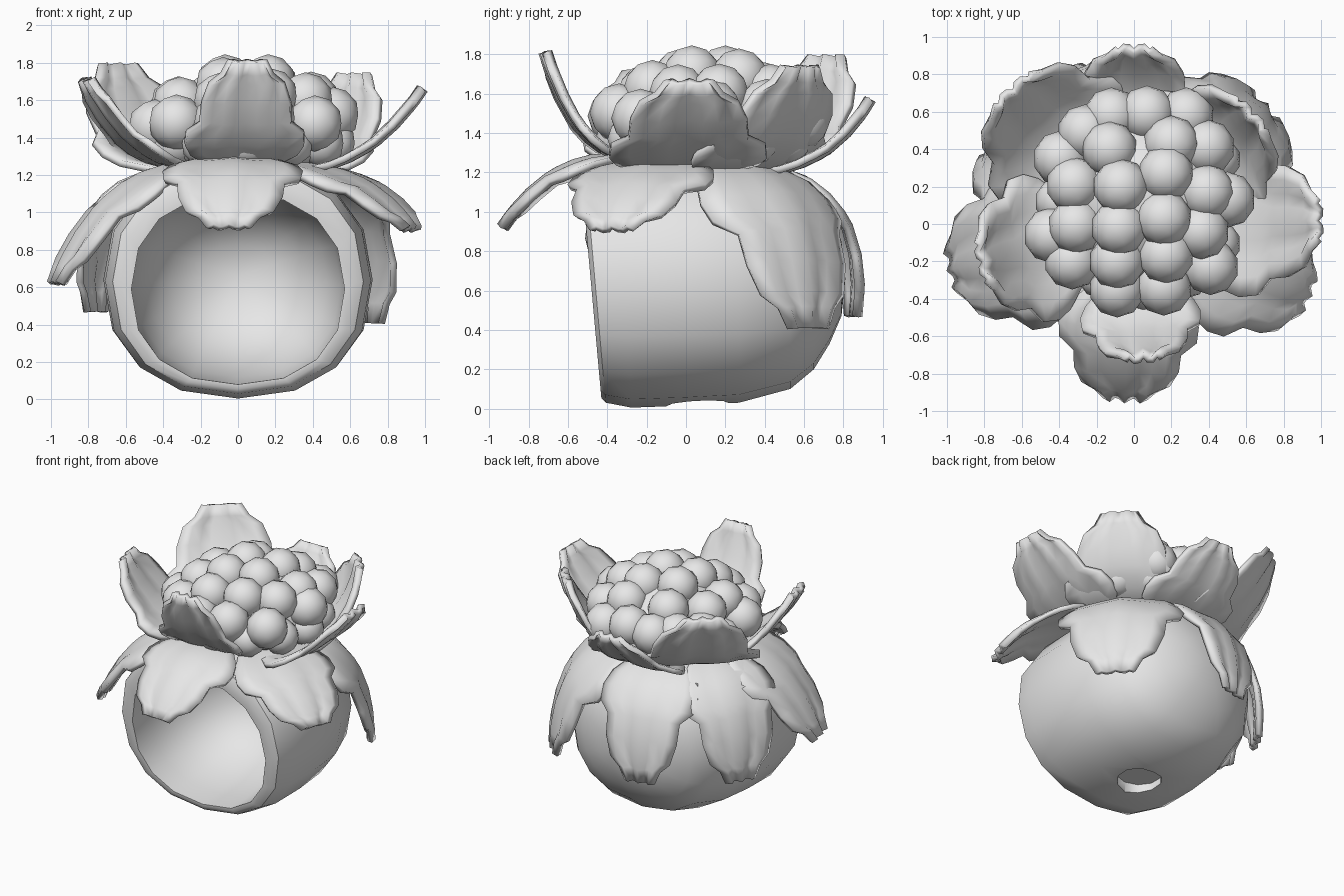
import bpy, bmesh, math
from mathutils import Vector

if "Cube" in bpy.data.objects:
    bpy.data.objects.remove(bpy.data.objects["Cube"])

grey = bpy.data.materials.new("light_grey")
grey.diffuse_color = (0.8, 0.8, 0.8, 1)
grey.use_nodes = True
grey.node_tree.nodes["Principled BSDF"].inputs["Base Color"].default_value = grey.diffuse_color


def finish(bm, name, angle=50):
    bmesh.ops.recalc_face_normals(bm, faces=bm.faces)
    me = bpy.data.meshes.new(name)
    bm.to_mesh(me)
    bm.free()
    ob = bpy.data.objects.new(name, me)
    bpy.context.collection.objects.link(ob)
    me.materials.append(grey)
    shade(ob, angle)
    return ob


def shade(ob, angle):
    bpy.ops.object.select_all(action='DESELECT')
    ob.select_set(True)
    bpy.context.view_layer.objects.active = ob
    bpy.ops.object.shade_smooth_by_angle(angle=math.radians(angle))


def apply_modifiers(ob):
    bpy.context.view_layer.objects.active = ob
    for m in list(ob.modifiers):
        bpy.ops.object.modifier_apply(modifier=m.name)


# --- Hollow pot lying on its side, open towards the front ---
def ring(bm, y, a, b, cz, n=16):
    verts = []
    for i in range(n):
        t = 2 * math.pi * i / n - math.pi / 2
        c, s = math.cos(t), math.sin(t)
        x = a * math.copysign(abs(c) ** 0.88, c)
        z = cz + b * math.copysign(abs(s) ** 0.88, s)
        lean = -0.09 * (z - 0.05) * max(0, min(1, -y / 0.42))
        verts.append(bm.verts.new((x, y + lean, z)))
    return verts


# (y, half width, half height, centre height), from back outside to back inside
rings = [(0.79, 0.20, 0.19, 0.66), (0.73, 0.37, 0.33, 0.66), (0.65, 0.50, 0.45, 0.65),
         (0.53, 0.60, 0.54, 0.64), (0.27, 0.695, 0.61, 0.64), (0.0, 0.72, 0.625, 0.64),
         (-0.28, 0.71, 0.63, 0.635), (-0.41, 0.67, 0.60, 0.63), (-0.43, 0.625, 0.565, 0.62),
         (-0.43, 0.57, 0.51, 0.59), (-0.25, 0.575, 0.51, 0.6), (-0.05, 0.55, 0.49, 0.61),
         (0.15, 0.48, 0.43, 0.62), (0.32, 0.36, 0.33, 0.63), (0.42, 0.2, 0.19, 0.64)]
bm = bmesh.new()
loops = [ring(bm, *r) for r in rings]
for p, q in zip(loops, loops[1:]):
    for i in range(16):
        j = (i + 1) % 16
        bm.faces.new((p[i], p[j], q[j], q[i]))
for loop, y in ((loops[0], 0.81), (loops[-1], 0.46)):
    pole = bm.verts.new((0, y, 0.66))
    for i in range(16):
        bm.faces.new((loop[i], loop[(i + 1) % 16], pole))
pot = finish(bm, "pot")

# --- Blind drain recess in the underside ---
bpy.ops.mesh.primitive_cylinder_add(vertices=10, radius=0.16, depth=0.4, location=(0, 0.06, -0.11))
cutter = bpy.context.object
cutter.name = "drain_recess_cutter"
cutter.hide_render = True
cut = pot.modifiers.new("drain_recess", 'BOOLEAN')
cut.operation = 'DIFFERENCE'
cut.solver = 'EXACT'
cut.object = cutter
apply_modifiers(pot)
bpy.data.objects.remove(cutter)
shade(pot, 40)

# --- Lobed leaves: (distance along the leaf, half width factor) ---
OUTLINE = [(0, 0.4), (0.14, 0.62), (0.3, 0.9), (0.42, 1.0), (0.54, 0.98),
           (0.62, 0.76), (0.76, 0.74), (0.88, 0.62), (0.93, 0.42), (1.0, 0.3)]


def leaf(name, azimuth, half, base, ctrl, tip, curl):
    """Spine is a curve through (radius, height) points; curl wraps the sides inwards."""
    az = math.radians(azimuth)
    out = Vector((math.cos(az), math.sin(az), 0))
    side = Vector((-out.y, out.x, 0))
    b, c, e = (Vector(p) for p in (base, ctrl, tip))
    bm = bmesh.new()
    rows = []
    for t, w in OUTLINE:
        row = []
        for k in range(-4, 5):
            v = k / 4
            p = b * (1 - t) ** 2 + c * (2 * t * (1 - t)) + e * t ** 2
            d = (c - b) * (1 - t) + (e - c) * t
            nrm = Vector((-d.y, d.x)).normalized()
            x = v * w * half
            p = p + nrm * (0.018 * math.cos(abs(v) * math.pi * 2.6) * t)
            r = p.x - curl * x * x
            z = p.y - (0.25 * x * x if tip[1] < 1.2 else 0)
            row.append(bm.verts.new(out * r + side * x + Vector((0, 0, z))))
        rows.append(row)
    for p, q in zip(rows, rows[1:]):
        for i in range(8):
            bm.faces.new((p[i], p[i + 1], q[i + 1], q[i]))
    ob = finish(bm, name, 180)
    m = ob.modifiers.new("thickness", 'SOLIDIFY')
    m.thickness = 0.036
    m.offset = 0
    apply_modifiers(ob)
    shade(ob, 100)


# Drooping leaves over the pot
low = [(-93, 0.37, (0.25, 1.27), (0.66, 1.34), (0.93, 0.92), 0.3),
       (-22, 0.38, (0.25, 1.25), (0.74, 1.27), (1.00, 0.91), 0.35),
       (42, 0.44, (0.3, 1.25), (0.93, 1.22), (0.93, 0.41), 0.6),
       (103, 0.35, (0.3, 1.24), (0.93, 1.22), (0.87, 0.47), 0.5),
       (151, 0.36, (0.3, 1.24), (0.92, 1.22), (0.87, 0.47), 0.5),
       (194, 0.42, (0.25, 1.26), (0.76, 1.24), (1.00, 0.62), 0.4)]
for i, a in enumerate(low):
    leaf(f"drooping_leaf_{i + 1}", *a)

# Upright leaves around the head
high = [(-86, 0.32, (0.25, 1.26), (0.56, 1.28), (0.72, 1.81), -0.1),
        (1, 0.40, (0.25, 1.22), (0.70, 1.20), (0.99, 1.66), 0.25),
        (43, 0.42, (0.25, 1.22), (0.74, 1.16), (0.86, 1.74), 0.45),
        (90, 0.36, (0.25, 1.20), (0.72, 1.16), (0.94, 1.57), 0.3),
        (132, 0.45, (0.25, 1.22), (0.78, 1.20), (0.97, 1.79), 0.3),
        (194, 0.40, (0.25, 1.24), (0.62, 1.24), (0.84, 1.71), 0.1)]
for i, a in enumerate(high):
    leaf(f"upright_leaf_{i + 1}", *a)

# --- Head of round florets on a domed core ---
bm = bmesh.new()
CX, CY = 0.05, 0.12


def ball(x, y, z, r):
    made = bmesh.ops.create_icosphere(bm, subdivisions=2, radius=r)
    bmesh.ops.translate(bm, verts=made["verts"], vec=(x, y, z))


spots = [(-0.07, 0.2), (0.17, 0.27), (-0.08, -0.02), (0.16, 0.03), (-0.09, -0.2),
         (0.17, -0.17), (-0.09, -0.35), (0.16, -0.34), (-0.32, 0.21), (-0.31, -0.01),
         (-0.33, -0.2), (-0.26, 0.49), (-0.13, 0.40), (0.07, 0.59), (0.20, 0.43),
         (0.39, 0.41), (0.39, 0.17), (0.36, -0.04), (0.41, -0.23), (0.50, 0.13),
         (-0.44, -0.06), (-0.39, 0.35), (0.28, 0.58), (-0.12, 0.58)]
for x, y in spots:
    d2 = (x - CX) ** 2 + (y - CY) ** 2
    ball(x, y, 1.715 - 0.95 * d2, 0.15)
# Lower florets tucked behind the leaves
for i in range(12):
    a = 2 * math.pi * i / 12
    ball(CX + 0.45 * math.cos(a), CY + 0.45 * math.sin(a), 1.37, 0.13)
finish(bm, "florets", 60)

bm = bmesh.new()
bmesh.ops.create_icosphere(bm, subdivisions=3, radius=1)
for v in bm.verts:
    v.co = (CX + v.co.x * 0.47, CY + v.co.y * 0.47, 1.32 + v.co.z * (0.42 if v.co.z > 0 else 0.12))
finish(bm, "floret_core", 60)
